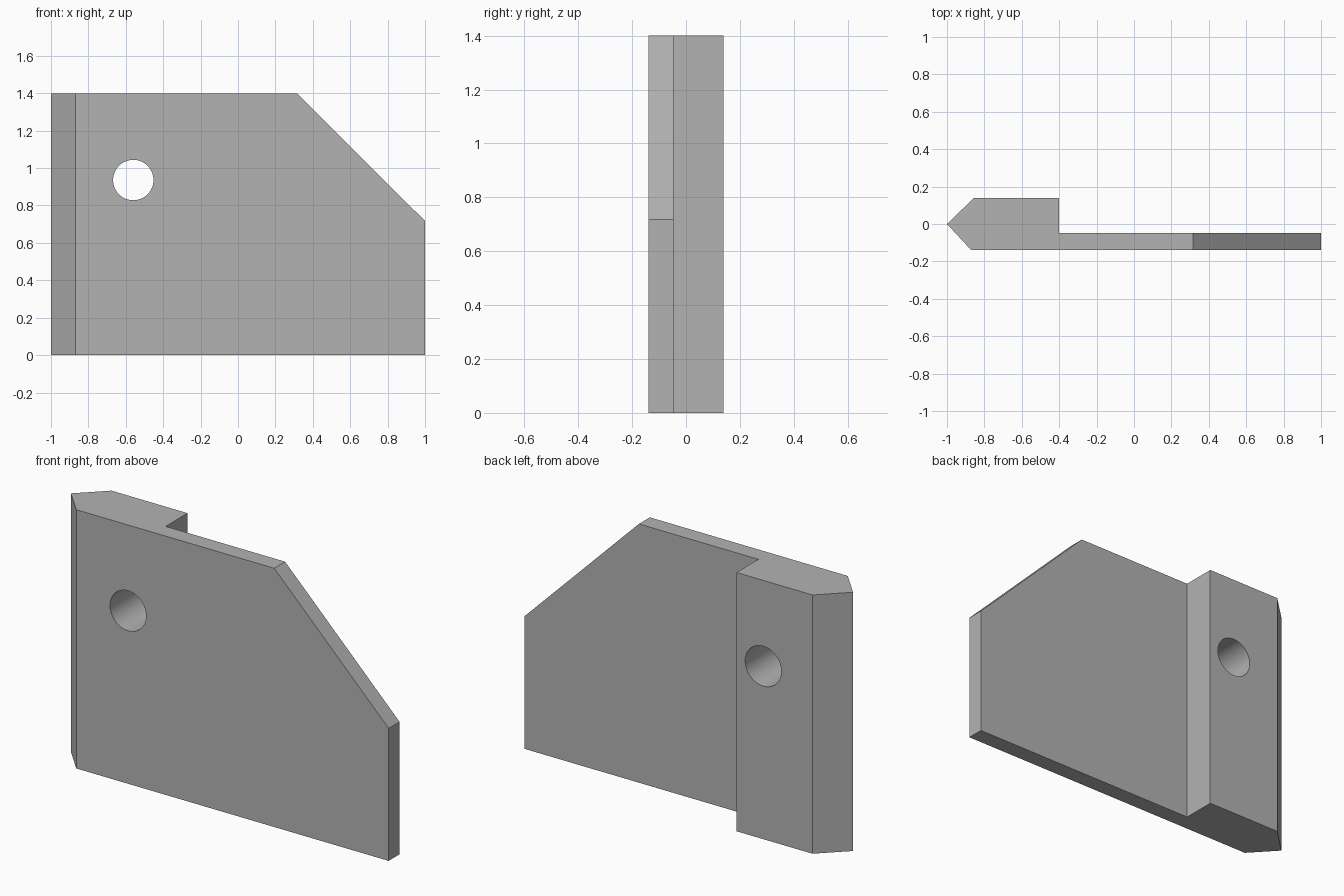
import bpy
import bmesh
from math import radians
from mathutils import Vector

default = bpy.data.objects.get("Cube")
if default:
    bpy.data.objects.remove(default, do_unlink=True)

HEIGHT = 1.40
FRONT, BACK, PLATE_BACK = -0.14, 0.14, -0.047

grey = bpy.data.materials.new("plain grey")
grey.use_nodes = True
colour = (0.45, 0.45, 0.45, 1)
grey.diffuse_color = colour
grey.node_tree.nodes["Principled BSDF"].inputs["Base Color"].default_value = colour

# Plan outline: pointed thick edge block stepping down to a thin plate
outline = [(-1, 0), (-0.87, FRONT), (1, FRONT), (1, PLATE_BACK),
           (-0.40, PLATE_BACK), (-0.40, BACK), (-0.855, BACK)]
bm = bmesh.new()
base = bm.faces.new([bm.verts.new((x, y, 0)) for x, y in outline])
top = bmesh.ops.extrude_face_region(bm, geom=[base])["geom"]
bmesh.ops.translate(bm, vec=(0, 0, HEIGHT),
                    verts=[v for v in top if isinstance(v, bmesh.types.BMVert)])

# Sloping corner
start, end = Vector((0.315, 0, HEIGHT)), Vector((1, 0, 0.717))
slope = end - start
cut = bmesh.ops.bisect_plane(bm, geom=bm.verts[:] + bm.edges[:] + bm.faces[:],
                             plane_co=start, plane_no=(-slope.z, 0, slope.x),
                             clear_outer=True)
rim = [e for e in cut["geom_cut"] if isinstance(e, bmesh.types.BMEdge)]
bmesh.ops.contextual_create(bm, geom=rim)
bmesh.ops.recalc_face_normals(bm, faces=bm.faces)

mesh = bpy.data.meshes.new("stepped_plate")
bm.to_mesh(mesh)
bm.free()
mesh.materials.append(grey)
plate = bpy.data.objects.new("stepped_plate", mesh)
bpy.context.collection.objects.link(plate)

# Round hole through the thick block
bpy.ops.mesh.primitive_cylinder_add(vertices=64, radius=0.108, depth=1,
                                    location=(-0.56, 0, 0.936),
                                    rotation=(radians(90), 0, 0))
cutter = bpy.context.object
cutter.name = "hole_cutter"
cutter.hide_render = True
cutter.data.materials.append(grey)

hole = plate.modifiers.new("hole", 'BOOLEAN')
hole.operation = 'DIFFERENCE'
hole.solver = 'EXACT'
hole.object = cutter

bpy.ops.object.select_all(action='DESELECT')
plate.select_set(True)
bpy.context.view_layer.objects.active = plate
bpy.ops.object.modifier_apply(modifier=hole.name)
bpy.data.objects.remove(cutter, do_unlink=True)
bpy.ops.object.shade_smooth_by_angle(angle=radians(30))
